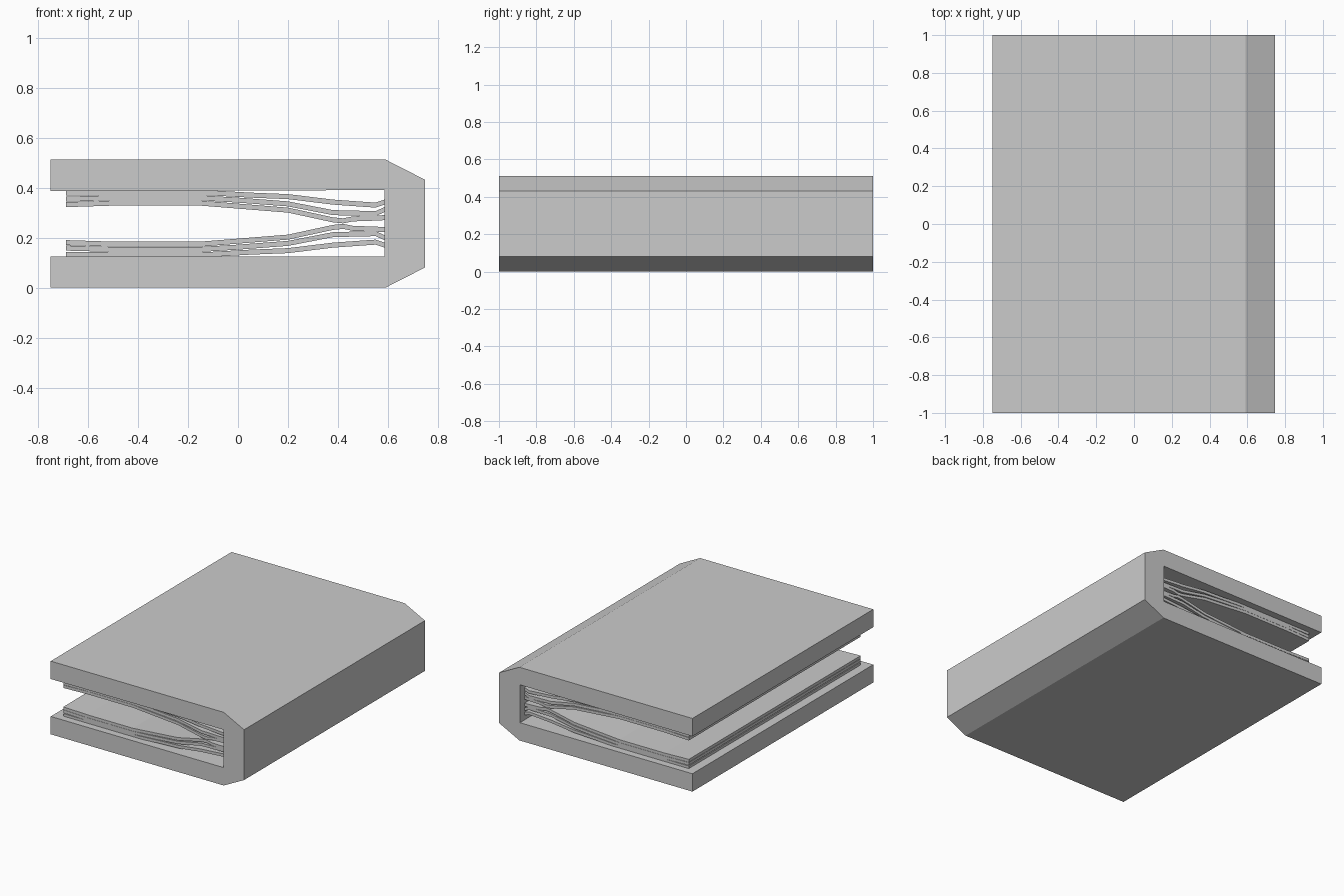
import bpy, bmesh

if "Cube" in bpy.data.objects:
    bpy.data.objects.remove(bpy.data.objects["Cube"])

HEIGHT = 0.512


def extrude_profile(name, profile, half_length):
    """Extrude a closed (x, z) outline symmetrically along y."""
    bm = bmesh.new()
    face = bm.faces.new([bm.verts.new((x, -half_length, z)) for x, z in profile])
    ext = bmesh.ops.extrude_face_region(bm, geom=[face])
    verts = [g for g in ext["geom"] if isinstance(g, bmesh.types.BMVert)]
    bmesh.ops.translate(bm, verts=verts, vec=(0, 2 * half_length, 0))
    bmesh.ops.recalc_face_normals(bm, faces=bm.faces)
    mesh = bpy.data.meshes.new(name)
    bm.to_mesh(mesh)
    bm.free()
    obj = bpy.data.objects.new(name, mesh)
    bpy.context.collection.objects.link(obj)
    return obj


def sheet(name, path, thickness=0.02):
    """Thicken an (x, z) centre line into a long folded page sheet."""
    h = thickness / 2
    outline = [(x, z - h) for x, z in path] + [(x, z + h) for x, z in reversed(path)]
    return extrude_profile(name, outline, 0.95)


# Thick cover with bevelled spine
cover_half = [(-0.75, 0.125), (-0.75, 0), (0.59, 0), (0.747, 0.08)]
cover = (cover_half + [(x, HEIGHT - z) for x, z in reversed(cover_half)]
         + [(0.586, 0.39), (0.586, 0.125)])
# The board's inner faces join the back of the spine
extrude_profile("book_cover", cover, 1.0)

# Page sheets of the upper half, outermost first
pages = {
    "outer_page": [(-0.687, 0.379), (-0.4, 0.379), (-0.11, 0.379), (0.05, 0.37),
                   (0.2, 0.364), (0.38, 0.342), (0.55, 0.33), (0.586, 0.342)],
    "middle_page": [(-0.687, 0.354), (-0.5, 0.359), (-0.15, 0.359), (0.0, 0.35),
                    (0.2, 0.335), (0.38, 0.3), (0.55, 0.296), (0.586, 0.312)],
    "inner_page": [(-0.687, 0.332), (-0.5, 0.338), (-0.15, 0.338), (0.0, 0.326),
                   (0.2, 0.31), (0.38, 0.271), (0.42, 0.267), (0.46, 0.275),
                   (0.55, 0.278), (0.586, 0.28)],
}

# Each sheet is repeated mirrored in the lower half
for name, path in pages.items():
    sheet(name + "_upper", path)
    sheet(name + "_lower", [(x, HEIGHT - z) for x, z in path])
